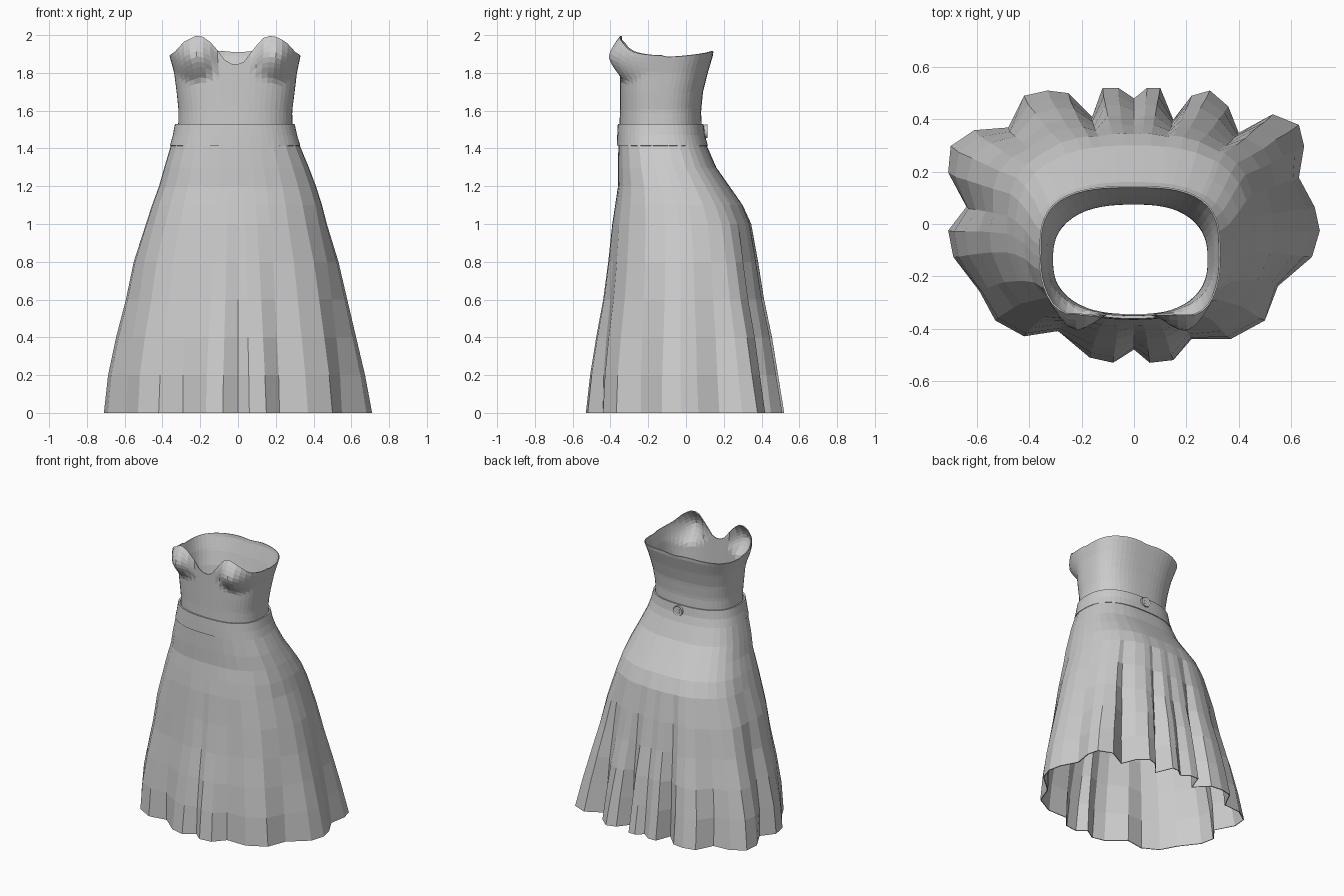
import bpy, bmesh, math
from mathutils import Matrix, Vector

default = bpy.data.objects.get("Cube")
if default:
    bpy.data.objects.remove(default, do_unlink=True)

fabric = bpy.data.materials.new("plain grey fabric")
fabric.use_nodes = True
GREY = (0.6, 0.6, 0.6, 1)
fabric.diffuse_color = GREY
fabric.node_tree.nodes["Principled BSDF"].inputs["Base Color"].default_value = GREY


def finish(bm, name):
    """Turn a bmesh into a named fabric object."""
    mesh = bpy.data.meshes.new(name)
    bmesh.ops.recalc_face_normals(bm, faces=bm.faces)
    bm.to_mesh(mesh)
    bm.free()
    obj = bpy.data.objects.new(name, mesh)
    bpy.context.collection.objects.link(obj)
    mesh.materials.append(fabric)
    return obj


def loft(name, rings, thickness=0.006):
    """Skin a tube through closed rings, bottom ring first, with cloth thickness."""
    bm = bmesh.new()
    rows = [[bm.verts.new(p) for p in ring] for ring in rings]
    for low, high in zip(rows, rows[1:]):
        for i in range(len(low)):
            j = (i + 1) % len(low)
            bm.faces.new((low[i], low[j], high[j], high[i]))
    obj = finish(bm, name)
    mod = obj.modifiers.new("cloth thickness", "SOLIDIFY")
    mod.thickness = thickness
    mod.offset = -1
    return obj


def lerp_table(table, t):
    """Piecewise linear lookup; each row is a key followed by values."""
    if t <= table[0][0]:
        return table[0][1:]
    for a, b in zip(table, table[1:]):
        if t <= b[0]:
            k = (t - a[0]) / (b[0] - a[0])
            return [u + (v - u) * k for u, v in zip(a[1:], b[1:])]
    return table[-1][1:]


def squircle(angle, power):
    c, s = abs(math.cos(angle)), abs(math.sin(angle))
    return (c ** power + s ** power) ** (-1 / power)


def body_point(angle, z, section, power, scale=1.0):
    """Point on a rounded section given as left, right, front and back reach."""
    x_min, x_max, y_min, y_max = section
    r = squircle(angle, power) * scale
    x = math.cos(angle) * r
    y = math.sin(angle) * r
    mid = (y_min + y_max) / 2
    return Vector((x * (x_max if x > 0 else -x_min),
                   mid + y * (y_max - y_min) / 2, z))


# Skirt: smooth at the hips, opening into pleats towards the hem
HEM = [(71, -2), (69, 7), (63, 18), (65, 30), (63, 38), (53, 42), (40, 35),
       (36, 45), (29, 51), (22, 49), (15, 40), (10, 52), (5, 52), (0, 48),
       (-6, 52), (-12, 52), (-16, 41), (-25, 50), (-33, 51), (-42, 49),
       (-48, 37), (-61, 36), (-70, 30), (-71, 20), (-64, 7), (-71, -2),
       (-69, -12), (-59, -25), (-53, -36), (-42, -42), (-29, -40), (-17, -50),
       (-8, -52), (0, -47), (6, -52), (15, -51), (22, -43), (37, -43),
       (50, -36), (55, -23), (68, -12)]
SKIRT = [(0, -.7, .7, -.52, .51), (.2, -.68, .665, -.5, .48),
         (.4, -.64, .62, -.47, .45), (.6, -.59, .575, -.435, .41),
         (.8, -.55, .53, -.41, .38), (1, -.487, .47, -.39, .345),
         (1.1, -.455, .445, -.375, .3), (1.2, -.418, .413, -.36, .23),
         (1.3, -.39, .375, -.36, .16), (1.42, -.354, .325, -.358, .108)]
POWER = 2.6
hem_section = SKIRT[0][1:]
pleats = []
for px, py in HEM:
    u = px / 100 / hem_section[1]
    v = py / 100 / hem_section[3]
    angle = math.atan2(v, u)
    pleats.append((angle, math.hypot(u, v) / squircle(angle, POWER)))

rings = []
for z, *section in SKIRT:
    fold = max(0, 1 - z / 1.1) ** 1.1
    rings.append([body_point(a, z, section, POWER, 1 + (ratio - 1) * fold)
                  for a, ratio in pleats])
loft("pleated_skirt", rings)

# Waistband: a plain band standing slightly proud of the skirt and bodice
SIDES = 64
angles = [2 * math.pi * i / SIDES for i in range(SIDES)]
BAND = [(1.415, -.36, .33, -.366, .116), (1.47, -.345, .313, -.364, .1),
        (1.53, -.334, .3, -.361, .093)]
loft("waistband", [[body_point(a, z, s, 2.5) for a in angles]
                   for z, *s in BAND], 0.012)

# Bodice: strapless, with a sweetheart neckline and two pointed cups
BODICE = [(1.5, -.317, .288, -.352, .083), (1.6, -.315, .287, -.35, .08),
          (1.7, -.325, .3, -.35, .09), (1.8, -.338, .312, -.35, .115),
          (1.9, -.365, .333, -.35, .145)]
NECKLINE = [(0, 1.84), (.05, 1.86), (.1, 1.93), (.15, 1.985), (.2, 2),
            (.27, 1.965), (.32, 1.91), (.36, 1.885)]
CUP_Z, CUP_RADIUS, CUP_DEPTH = 1.885, 0.125, 0.085


def neckline_height(angle):
    p = body_point(angle, 0, BODICE[-1][1:], 2.9)
    if math.sin(angle) < 0:
        return lerp_table(NECKLINE, abs(p.x + 0.016))[0]
    rise = 0.035 * math.sin(angle) ** 2
    return 1.885 + rise - 0.012 * math.exp(-(p.x / 0.07) ** 2) * math.sin(angle)


def bodice_point(angle, t):
    z = 1.5 + (neckline_height(angle) - 1.5) * t
    p = body_point(angle, z, lerp_table(BODICE, z), 2.4 + 0.5 * t)
    if math.sin(angle) < 0:
        for cup_x in (-0.235, 0.21):
            d = math.hypot(p.x - cup_x, (z - CUP_Z) * 0.95) / CUP_RADIUS
            if d < 1:
                p.y -= CUP_DEPTH * (1 - d ** 1.4)
    return p


ROWS = 18
loft("bodice", [[bodice_point(a, i / ROWS) for a in angles]
                for i in range(ROWS + 1)])


# Back button: disc, raised rim and four thread holes
def disc(name, radius, depth, x, y, z, sides=20):
    bm = bmesh.new()
    place = Matrix.Translation((x, y, z)) @ Matrix.Rotation(math.pi / 2, 4, "X")
    bmesh.ops.create_cone(bm, cap_ends=True, segments=sides, radius1=radius,
                          radius2=radius, depth=depth, matrix=place)
    return finish(bm, name)


BUTTON_X, BUTTON_Y, BUTTON_Z = -0.01, 0.105, 1.49
button = disc("button", 0.036, 0.016, BUTTON_X, BUTTON_Y, BUTTON_Z)
bm = bmesh.new()
bm.from_mesh(button.data)
face = max(bm.faces, key=lambda f: f.calc_center_median().y)
bmesh.ops.inset_region(bm, faces=[face], thickness=0.007, depth=-0.004)
bm.to_mesh(button.data)
bm.free()
for sx in (-1, 1):
    for sz in (-1, 1):
        disc("button_hole", 0.004, 0.004, BUTTON_X + sx * 0.009,
             BUTTON_Y + 0.004, BUTTON_Z + sz * 0.009, 8)
